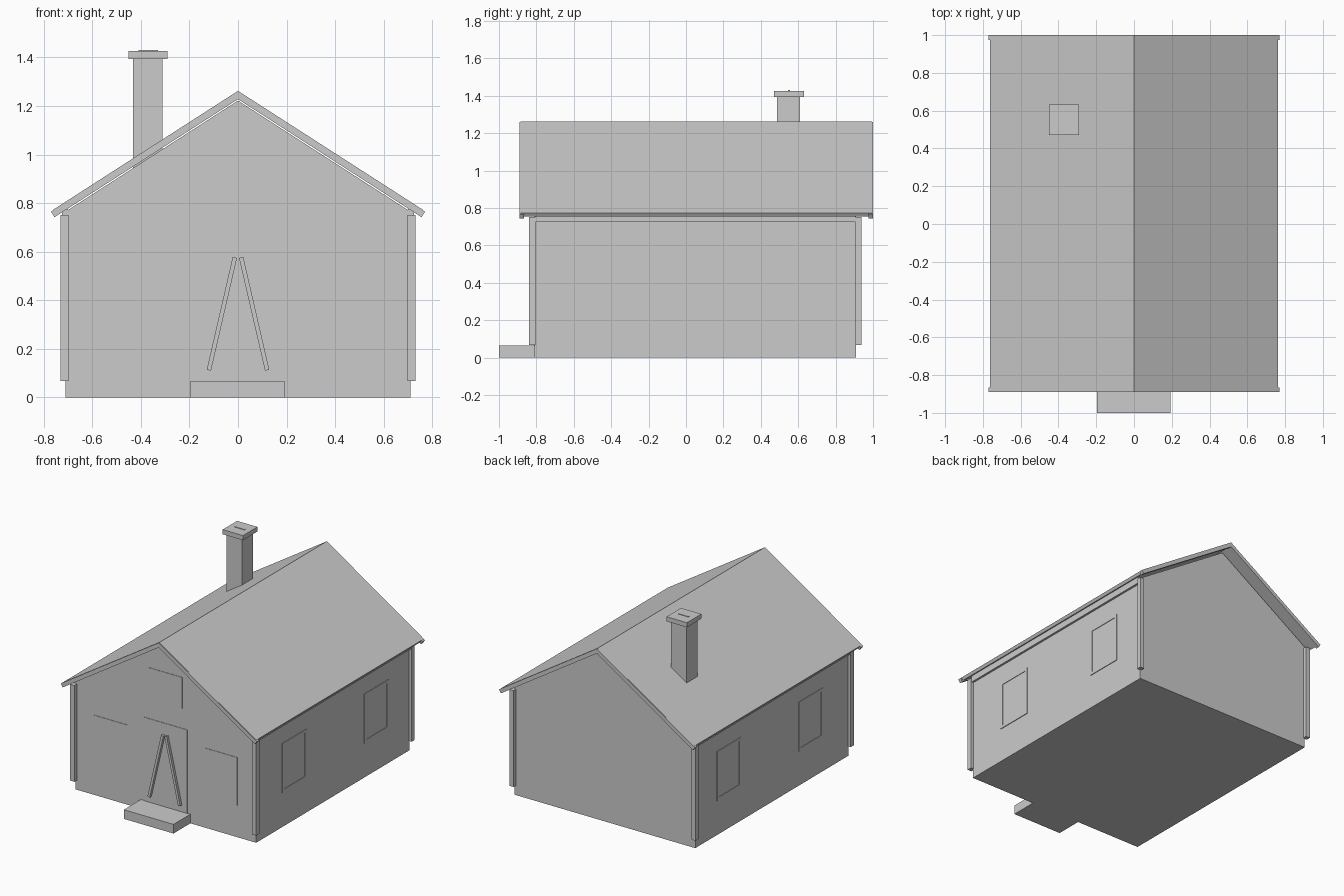
import bpy, bmesh
from mathutils import Vector

cube = bpy.data.objects.get("Cube")
if cube:
    bpy.data.objects.remove(cube, do_unlink=True)

mat = bpy.data.materials.new("light grey")
mat.use_nodes = True
GREY = (0.6, 0.6, 0.6, 1)
mat.diffuse_color = GREY
mat.node_tree.nodes["Principled BSDF"].inputs["Base Color"].default_value = GREY


def prism(name, outline, y0, y1):
    """Extrude an outline given in x and z from y0 to y1."""
    bm = bmesh.new()
    face = bm.faces.new([bm.verts.new((x, y0, z)) for x, z in outline])
    out = bmesh.ops.extrude_face_region(bm, geom=[face])
    verts = [g for g in out["geom"] if isinstance(g, bmesh.types.BMVert)]
    bmesh.ops.translate(bm, verts=verts, vec=(0, y1 - y0, 0))
    bmesh.ops.recalc_face_normals(bm, faces=bm.faces)
    mesh = bpy.data.meshes.new(name)
    bm.to_mesh(mesh)
    bm.free()
    mesh.materials.append(mat)
    obj = bpy.data.objects.new(name, mesh)
    bpy.context.collection.objects.link(obj)
    return obj


def box(name, xs, ys, zs):
    (a, b), (c, d) = sorted(xs), zs
    return prism(name, [(a, c), (b, c), (b, d), (a, d)], *ys)


def bar(name, start, end, width, y0, y1):
    """Slanted flat bar between two points in x and z."""
    p, q = Vector(start), Vector(end)
    side = (q - p).orthogonal().normalized() * width / 2
    return prism(name, [p - side, q - side, q + side, p + side], y0, y1)


SLOPE = 0.643
FRONT, BACK, WALL = -0.81, 0.91, 0.71


def roof_half(name, side, ridge, tip, thick, y0, y1):
    """Sloping slab whose eave end is cut square to the slope."""
    top = ridge - SLOPE * tip
    inset = thick * SLOPE / (1 + SLOPE ** 2)
    low = tip - inset
    pts = [(0, ridge), (tip, top), (low, ridge - thick - SLOPE * low), (0, ridge - thick)]
    return prism(name, [(side * x, z) for x, z in pts], y0, y1)


# House body with both gables
prism("house_walls", [(-WALL, 0), (WALL, 0), (WALL, 0.765), (0, 1.222), (-WALL, 0.765)], FRONT, BACK)

for s, label in ((-1, "right"), (1, "left")):
    # Roof and gable edge boards
    roof_half(label + "_roof", s, 1.262, 0.762, 0.026, -0.885, 0.995)
    for end, y0, y1 in (("front", -0.89, -0.865), ("back", 0.975, 1.0)):
        roof_half(f"{label}_{end}_gable_board", s, 1.26, 0.77, 0.032, y0, y1)
    # Board under the eave
    box(label + "_eave_board", (s * 0.70, s * 0.725), (-0.805, 0.905), (0.725, 0.775))
    # Corner posts
    for end, y0, y1 in (("front", -0.84, -0.805), ("back", 0.905, 0.937)):
        box(f"{label}_{end}_corner_post", (s * 0.698, s * 0.731), (y0, y1), (0.068, 0.752))
    # Side windows with a shallow frame round the pane
    for end, y0, y1 in (("front", -0.52, -0.25), ("back", 0.40, 0.67)):
        name = f"{label}_{end}_window"
        inner, outer, b = s * 0.70, s * (WALL + 0.005), 0.02
        box(name + "_pane", (inner, s * (WALL + 0.001)), (y0 + b, y1 - b), (0.265, 0.575))
        for z0, z1 in ((0.245, 0.265), (0.575, 0.595)):
            box(name + "_rail", (inner, outer), (y0, y1), (z0, z1))
        for a in (y0, y1 - b):
            box(name + "_stile", (inner, outer), (a, a + b), (0.265, 0.575))
    # Front window and door brace
    box(label + "_facade_window", (s * 0.304, s * 0.563), (FRONT - 0.003, -0.80), (0.228, 0.567))
    bar(label + "_door_brace", (s * 0.12, 0.112), (s * 0.013, 0.576), 0.018, -0.832, FRONT)

# Gable window, door and doorstep
box("gable_window", (-0.13, 0.13), (FRONT - 0.003, -0.80), (0.80, 1.02))
box("front_door", (-0.172, 0.17), (FRONT - 0.003, -0.80), (0.06, 0.658))
box("doorstep", (-0.197, 0.193), (-1.0, -0.80), (0, 0.065))

# Chimney
box("chimney_shaft", (-0.432, -0.31), (0.487, 0.61), (0.93, 1.395))
box("chimney_cap", (-0.45, -0.29), (0.47, 0.632), (1.393, 1.426))
box("chimney_slot", (-0.41, -0.33), (0.545, 0.557), (1.42, 1.43))
